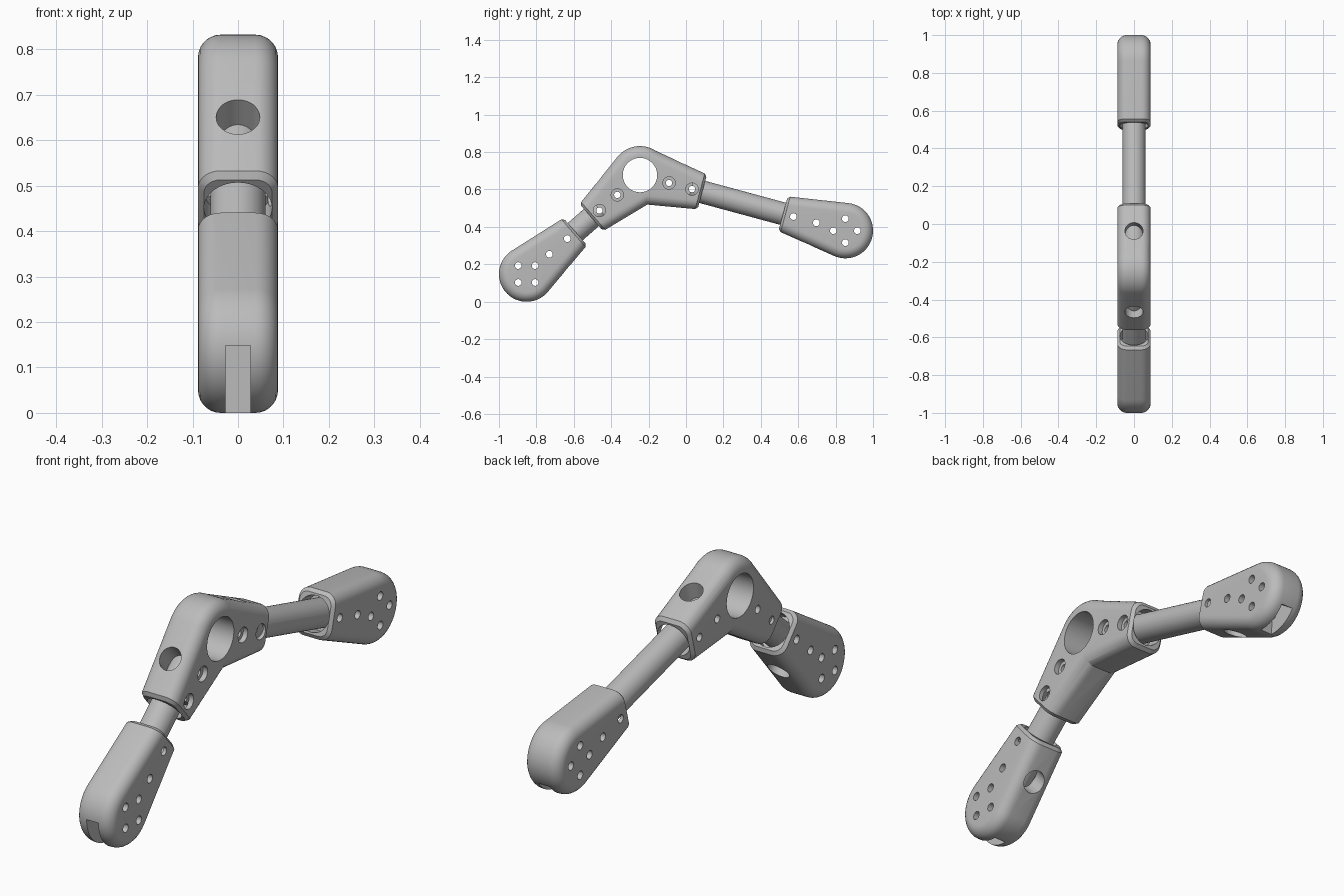
import bpy, bmesh, math
from mathutils import Vector, Matrix

if "Cube" in bpy.data.objects:
    bpy.data.objects.remove(bpy.data.objects["Cube"])

grey = bpy.data.materials.new("plain grey")
grey.diffuse_color = (0.5, 0.5, 0.5, 1)
grey.use_nodes = True
grey.node_tree.nodes["Principled BSDF"].inputs["Base Color"].default_value = grey.diffuse_color

T, F = 0.088, 0.05          # half thickness, edge rounding
L, W = 0.345, 0.096         # body length and half width at the socket end
ROD_R = 0.061


def make(name, bm):
    bmesh.ops.recalc_face_normals(bm, faces=bm.faces)
    me = bpy.data.meshes.new(name)
    bm.to_mesh(me)
    bm.free()
    me.materials.append(grey)
    ob = bpy.data.objects.new(name, me)
    bpy.context.collection.objects.link(ob)
    return ob


class Frame:
    """Flat frame in the y-z plane: s along the axis, h across it."""
    def __init__(self, c, target):
        self.c = Vector((0, c[0], c[1]))
        self.u = (Vector((0, target[0], target[1])) - self.c).normalized()
        self.n = Vector((0, -self.u.z, self.u.y))
        if self.n.z < 0:
            self.n = -self.n

    def at(self, s, h=0, x=0):
        return self.c + self.u * s + self.n * h + Vector((x, 0, 0))


def cylinder(name, p, q, r, seg=28):
    bm = bmesh.new()
    d = q - p
    m = Matrix.Translation((p + q) / 2) @ d.to_track_quat('Z', 'Y').to_matrix().to_4x4()
    bmesh.ops.create_cone(bm, cap_ends=True, segments=seg, radius1=r, radius2=r,
                          depth=d.length, matrix=m)
    return make(name, bm)


def body(name, fr, R, thick=T):
    """Tapered rounded block: round at the origin, square-ended at s = L."""
    levels = []
    for i in range(8):
        a = math.pi / 2 * i / 7
        levels.append((thick - F + F * math.sin(a), F * (1 - math.cos(a))))
    levels = [(-x, d) for x, d in reversed(levels)] + levels
    bm = bmesh.new()
    rings = []
    for x, d in levels:
        r, w = R - d, W - d
        phi = math.atan2(w, L) + math.acos(r / math.hypot(L, w))
        pts = [(L, w)]
        for k in range(41):
            a = phi + (2 * math.pi - 2 * phi) * k / 40
            pts.append((r * math.cos(a), r * math.sin(a)))
        pts.append((L, -w))
        rings.append([bm.verts.new(fr.at(s, h, x)) for s, h in pts])
    n = len(rings[0])
    end = []
    for a, b in zip(rings, rings[1:]):
        for i in range(n):
            j = (i + 1) % n
            f = bm.faces.new((a[i], a[j], b[j], b[i]))
            if i == n - 1:
                end.append(f)
    bm.faces.new(rings[0])
    bm.faces.new(rings[-1])
    bmesh.ops.recalc_face_normals(bm, faces=bm.faces)
    # chamfered socket end
    face = bmesh.ops.dissolve_faces(bm, faces=end)['region'][0]
    bmesh.ops.bevel(bm, geom=list(face.edges), offset=0.013, segments=1,
                    affect='EDGES', clamp_overlap=True)
    return make(name, bm)


def boolean(ob, other, op='DIFFERENCE'):
    m = ob.modifiers.new("bool", 'BOOLEAN')
    m.operation, m.object, m.solver = op, other, 'EXACT'
    bpy.context.view_layer.objects.active = ob
    bpy.ops.object.modifier_apply(modifier=m.name)
    bpy.data.objects.remove(other)


def drill(ob, p, q, r, seg=28):
    boolean(ob, cylinder("cutter", p, q, r, seg), 'DIFFERENCE')


def socket_cuts(ob, fr, side):
    """Rod socket, large access hole and the two cross-pin holes."""
    drill(ob, fr.at(L - 0.06), fr.at(L + 0.1), 0.075, 40)
    drill(ob, fr.at(0.183, side * 0.04), fr.at(0.183, side * 0.3), 0.048, 40)


HUB, FRONT, BACK = (-0.246, 0.677), (-0.852, 0.148), (0.852, 0.380)
to_front, to_back = Frame(HUB, FRONT), Frame(HUB, BACK)
PINS = (0.161, 0.288)

# centre hub: two arms joined around a large ring hole
hub = body("elbow_hub", to_front, 0.155)
boolean(hub, body("arm", to_back, 0.1535, T - 0.0006), 'UNION')
drill(hub, to_front.at(0, 0, -0.3), to_front.at(0, 0, 0.3), 0.092, 64)
for fr in (to_front, to_back):
    socket_cuts(hub, fr, 1)
    for s in PINS:
        drill(hub, fr.at(s, 0, -0.3), fr.at(s, 0, 0.3), 0.017)
        drill(hub, fr.at(s, 0, 0.066), fr.at(s, 0, 0.3), 0.033)
parts = [hub]

# rods and end bodies
for name, c, hub_fr, turn, slot in (
        ("front", FRONT, to_front, 45, (180, 270)),
        ("back", BACK, to_back, 0, (-35, -95))):
    fr = Frame(c, HUB)
    end = body(name + "_end", fr, 0.148)
    socket_cuts(end, fr, -1)
    dist = (fr.c - hub_fr.c).length
    rod = cylinder(name + "_rod", hub_fr.at(0.125), hub_fr.at(dist - 0.125), ROD_R, 48)
    for s in PINS:
        drill(end, fr.at(s, 0, -0.3), fr.at(s, 0, 0.3), 0.018)
        drill(rod, fr.at(s, 0, -0.3), fr.at(s, 0, 0.3), 0.018)
        drill(rod, hub_fr.at(s, 0, -0.3), hub_fr.at(s, 0, 0.3), 0.017)
    # four screw holes round the tip
    for k in range(4):
        a = math.radians(turn + 90 * k)
        p = fr.c + Vector((0, math.cos(a), math.sin(a))) * 0.064
        drill(end, p - Vector((0.3, 0, 0)), p + Vector((0.3, 0, 0)), 0.018)
    # wedge slot in the tip
    bm = bmesh.new()
    tri = [fr.c] + [fr.c + Vector((0, math.cos(math.radians(a)), math.sin(math.radians(a)))) * 0.4
                    for a in slot]
    lo, hi = [[bm.verts.new(p + Vector((x, 0, 0))) for p in tri] for x in (-0.028, 0.028)]
    bm.faces.new(lo)
    bm.faces.new(hi)
    for i in range(3):
        j = (i + 1) % 3
        bm.faces.new((lo[i], lo[j], hi[j], hi[i]))
    boolean(end, make("slot_cutter", bm))
    parts += [end, rod]

# smooth shading with crisp edges
bpy.ops.object.select_all(action='DESELECT')
for ob in parts:
    ob.select_set(True)
bpy.context.view_layer.objects.active = hub
bpy.ops.object.shade_smooth_by_angle(angle=math.radians(30))
